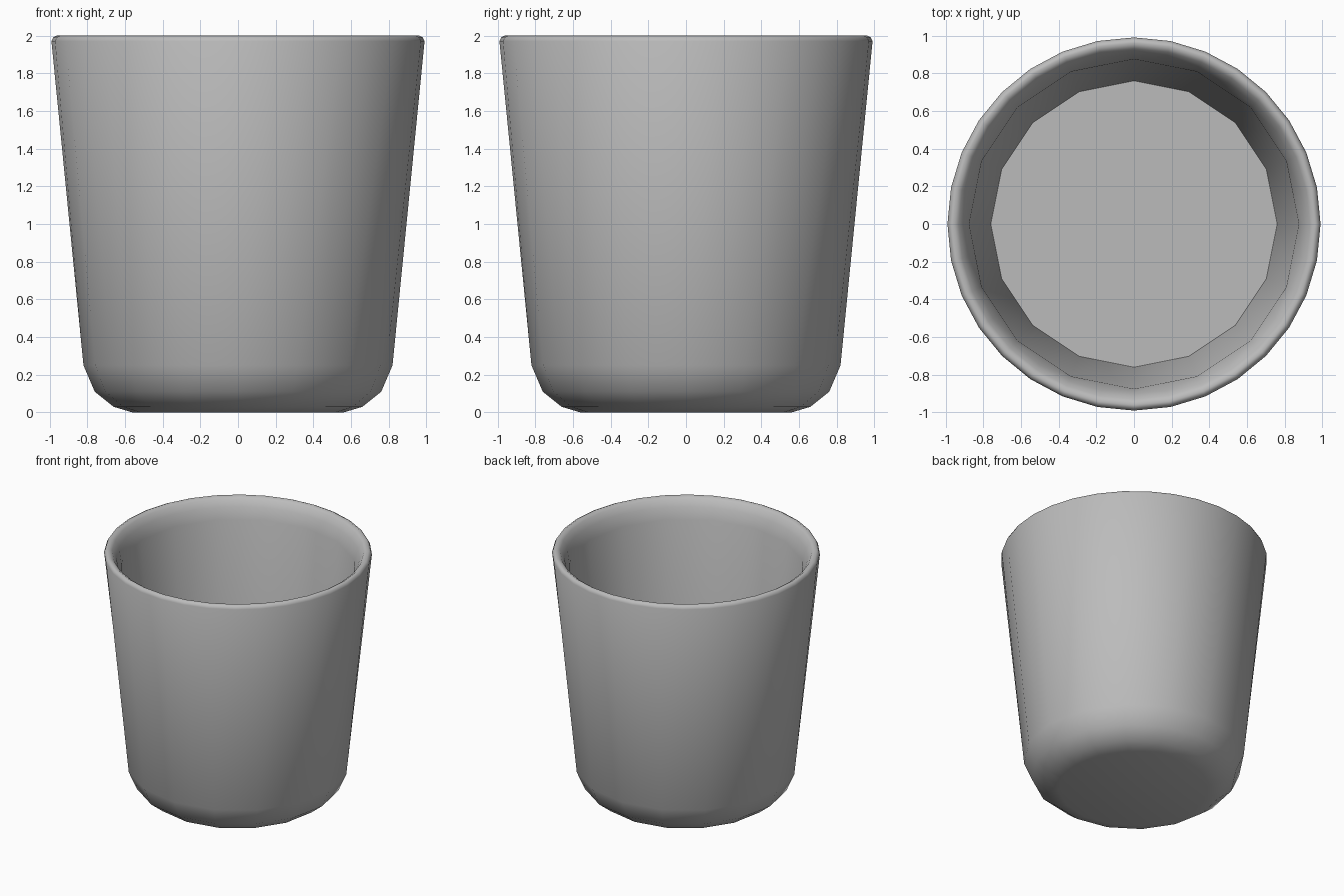
import bpy, bmesh, math

cube = bpy.data.objects.get("Cube")
if cube:
    bpy.data.objects.remove(cube, do_unlink=True)

SIDES = 32

grey = bpy.data.materials.new("plain_grey")
grey.use_nodes = True
colour = (0.5, 0.5, 0.5, 1)
grey.diffuse_color = colour
grey.node_tree.nodes["Principled BSDF"].inputs["Base Color"].default_value = colour

# Profile from base edge, up the outside, over the lip, down to the inner floor:
# radius, height, coarse (ring has half as many visible sides)
profile = [
    (0.56, 0.0, True), (0.66, 0.03, True), (0.76, 0.11, True), (0.82, 0.25, True),
    (0.99, 1.97, False), (0.98, 1.99, False), (0.96, 2.0, False),
    (0.93, 1.98, False), (0.90, 1.93, False), (0.875, 1.84, True),
    (0.76, 0.25, True),
]


def ring(bm, radius, height, coarse):
    verts = []
    for i in range(SIDES):
        a = math.tau * i / SIDES
        r = radius * math.cos(math.tau / SIDES) if coarse and i % 2 else radius
        verts.append(bm.verts.new((r * math.cos(a), r * math.sin(a), height)))
    return verts


# Cup body
bm = bmesh.new()
rings = [ring(bm, *p) for p in profile]
for low, high in zip(rings, rings[1:]):
    for i in range(SIDES):
        j = (i + 1) % SIDES
        bm.faces.new((low[i], low[j], high[j], high[i]))

# Flat underside and inner floor
bm.faces.new(rings[0][::-1])
bm.faces.new(rings[-1])
for f in bm.faces:
    f.smooth = True
for e in bm.edges:
    if all(v in rings[-1] for v in e.verts):
        e.smooth = False

mesh = bpy.data.meshes.new("cup")
bm.to_mesh(mesh)
bm.free()
mesh.materials.append(grey)
cup = bpy.data.objects.new("cup", mesh)
bpy.context.collection.objects.link(cup)
